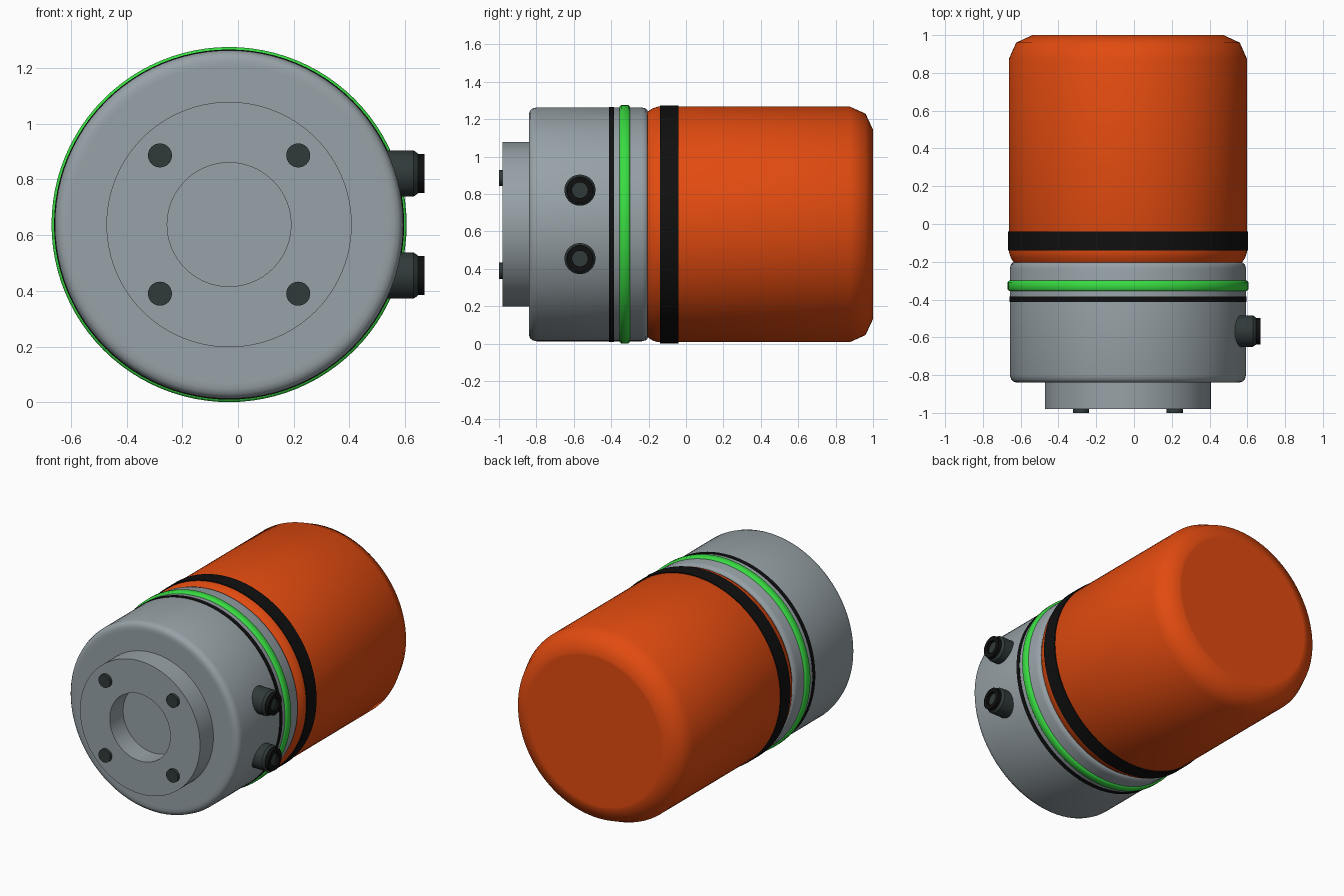
import bpy, bmesh, math
from mathutils import Matrix, Vector

cube = bpy.data.objects.get("Cube")
if cube:
    bpy.data.objects.remove(cube, do_unlink=True)

CX, CZ = -0.032, 0.638   # main axis runs along y through this point


def material(name, rgb):
    m = bpy.data.materials.new(name)
    m.use_nodes = True
    m.diffuse_color = (*rgb, 1)
    m.node_tree.nodes["Principled BSDF"].inputs["Base Color"].default_value = (*rgb, 1)
    return m


GREY = material("light grey metal", (0.31, 0.36, 0.385))
ORANGE = material("orange", (0.76, 0.07, 0.005))
BLACK = material("black rubber", (0.005, 0.005, 0.005))
GREEN = material("green", (0.04, 0.72, 0.055))
DARK = material("dark grey", (0.03, 0.042, 0.042))

ALONG_Y = Matrix.Rotation(-math.pi / 2, 4, 'X')
ALONG_X = Matrix.Rotation(math.pi / 2, 4, 'Y')


def lathe(name, profile, mat, origin=(CX, 0, CZ), axis=ALONG_Y, sides=96,
          ring=False, angle=35):
    """Revolve (position, radius) pairs; a ring closes on itself, else ends are capped."""
    bm = bmesh.new()
    loops = []
    for pos, r in profile:
        loops.append([bm.verts.new((r * math.cos(a), r * math.sin(a), pos))
                      for a in (2 * math.pi * i / sides for i in range(sides))])
    pairs = list(zip(loops, loops[1:]))
    if ring:
        pairs.append((loops[-1], loops[0]))
    else:
        bm.faces.new(loops[0])
        bm.faces.new(loops[-1])
    for a, b in pairs:
        for i in range(sides):
            j = (i + 1) % sides
            bm.faces.new((a[i], a[j], b[j], b[i]))
    bmesh.ops.recalc_face_normals(bm, faces=bm.faces)
    bm.transform(Matrix.Translation(Vector(origin)) @ axis)
    me = bpy.data.meshes.new(name)
    bm.to_mesh(me)
    bm.free()
    me.materials.append(mat)
    ob = bpy.data.objects.new(name, me)
    bpy.context.collection.objects.link(ob)
    bpy.ops.object.select_all(action='DESELECT')
    ob.select_set(True)
    bpy.context.view_layer.objects.active = ob
    bpy.ops.object.shade_smooth_by_angle(angle=math.radians(angle))
    return ob


def band(name, y0, y1, r, mat, edge=0.0):
    """Thin ring wrapped round the body, with optional softened edges."""
    inner = r - 0.05
    outer = [(y0, r), (y1, r)]
    if edge:
        outer = [(y0, r - edge), (y0 + edge, r), (y1 - edge, r), (y1, r - edge)]
    lathe(name, [(y0, inner)] + outer + [(y1, inner)], mat, ring=True, angle=50)


# Grey front housing with rounded front rim
lathe("front_housing", [(-0.84, 0.57), (-0.84, 0.59), (-0.834, 0.608), (-0.822, 0.619),
                        (-0.80, 0.625), (-0.235, 0.625), (-0.215, 0.62), (-0.205, 0.61)],
      GREY, angle=50)

# Mounting flange with central bore
lathe("mounting_flange", [(-0.98, 0.222), (-0.98, 0.44), (-0.83, 0.44), (-0.83, 0.222)],
      GREY, ring=True)

# Orange rear housing
lathe("rear_housing", [(-0.21, 0.60), (-0.18, 0.62), (-0.15, 0.63), (0.875, 0.63),
                       (0.96, 0.592), (1.0, 0.506), (1.0, 0.49)], ORANGE, angle=50)

# Bands around the body
band("front_seal", -0.412, -0.385, 0.628, BLACK)
band("status_ring", -0.355, -0.30, 0.637, GREEN, edge=0.008)
band("rear_seal", -0.14, -0.04, 0.636, BLACK)

# Flange screws
for sx, side in ((1, "left"), (-1, "right")):
    for sz, level in ((1, "upper"), (-1, "lower")):
        lathe(f"{level}_{side}_screw", [(-1.0, 0.043), (-0.97, 0.043)], DARK,
              (CX + sx * 0.248, 0, CZ + sz * 0.248), sides=32)

# Side connectors: body, black socket rim and dark core
for sz, level in ((1, "upper"), (-1, "lower")):
    place = dict(origin=(0, -0.567, CZ + sz * 0.183), axis=ALONG_X, sides=40)
    lathe(f"{level}_connector", [(0.45, 0.083), (0.63, 0.083), (0.645, 0.072)], DARK, **place)
    lathe(f"{level}_connector_rim", [(0.63, 0.042), (0.63, 0.07), (0.669, 0.07),
                                     (0.669, 0.042)], BLACK, ring=True, **place)
    lathe(f"{level}_connector_core", [(0.62, 0.042), (0.65, 0.042)], DARK, **place)
